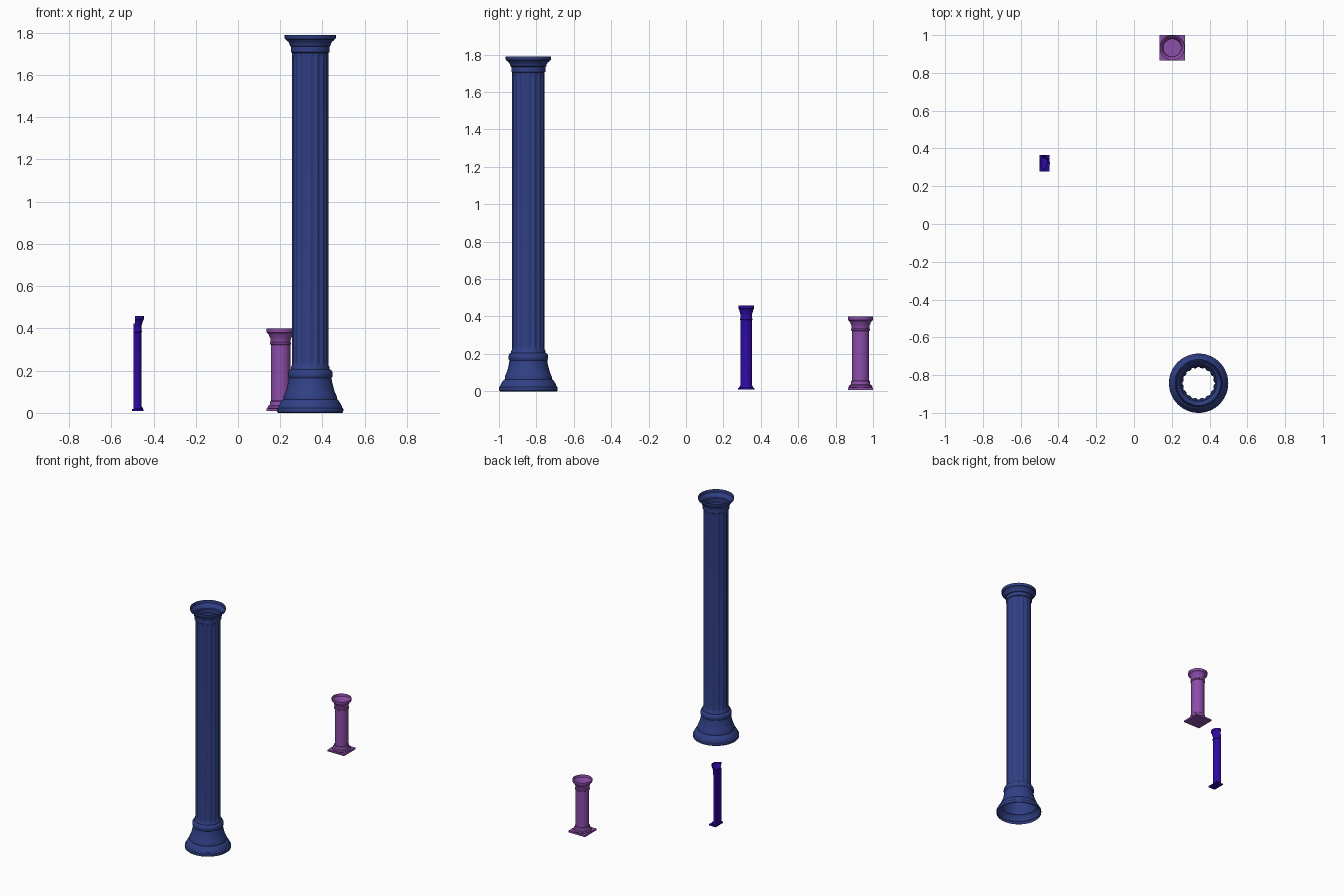
import bpy, bmesh, math


def material(name, rgb):
    m = bpy.data.materials.new(name)
    m.diffuse_color = (*rgb, 1)
    return m


def finish(bm, name, mat, loc, angle=35):
    me = bpy.data.meshes.new(name)
    bm.to_mesh(me)
    bm.free()
    ob = bpy.data.objects.new(name, me)
    bpy.context.collection.objects.link(ob)
    ob.location = loc
    me.materials.append(mat)
    bpy.ops.object.select_all(action='DESELECT')
    ob.select_set(True)
    bpy.context.view_layer.objects.active = ob
    bpy.ops.object.shade_smooth_by_angle(angle=math.radians(angle))
    return ob


def lathe(name, profile, mat, loc, segs=48, half=False, depth=None, angle=35):
    """Open turned shell; profile is (radius, z), depth(angle) carves flutes
    where a third profile value is set. half turns only the +x side."""
    bm = bmesh.new()
    count = segs // 2 + 1 if half else segs
    rings = []
    for p in profile:
        ring = []
        for i in range(count):
            a = 2 * math.pi * i / segs - math.pi / 2
            r = p[0] - (depth(a) * p[2] if len(p) > 2 else 0)
            ring.append(bm.verts.new((r * math.cos(a), r * math.sin(a), p[1])))
        rings.append(ring)
    for lo, hi in zip(rings, rings[1:]):
        for i in range(count - 1 if half else count):
            j = (i + 1) % count
            bm.faces.new((lo[i], lo[j], hi[j], hi[i]))
    return finish(bm, name, mat, loc, angle)


def box(name, size, loc, mat):
    bm = bmesh.new()
    bmesh.ops.create_cube(bm, size=1)
    bmesh.ops.scale(bm, vec=size, verts=bm.verts)
    return finish(bm, name, mat, loc)


blue = material("blue", (0.030, 0.051, 0.235))
purple = material("purple", (0.264, 0.075, 0.393))
indigo = material("indigo", (0.027, 0.003, 0.367))

# Tall fluted column: flared base, fluted shaft and capital
FLUTES = 16


def flute(a):
    u = ((a * FLUTES / (2 * math.pi)) % 1 - 0.5) / 0.42
    return 0.006 * max(0, 1 - u * u)


tall_loc = (0.342, -0.843, 0)
lathe("tall_column_base", [
    (0.152, 0), (0.156, 0.004), (0.157, 0.013), (0.156, 0.022), (0.150, 0.028),
    (0.149, 0.034), (0.143, 0.045), (0.136, 0.056), (0.131, 0.062),
    (0.126, 0.064), (0.126, 0.078), (0.117, 0.097), (0.110, 0.12),
    (0.104, 0.145), (0.101, 0.165), (0.105, 0.171), (0.106, 0.183),
    (0.104, 0.195), (0.099, 0.203), (0.092, 0.206), (0.091, 0.218),
    (0.0865, 0.225)], blue, tall_loc, 64)
lathe("tall_column_shaft", [
    (0.0865, 0.225, 0), (0.0865, 0.235, 0.7), (0.0865, 0.25, 1),
    (0.0865, 1.68, 1), (0.0865, 1.695, 0.7), (0.0865, 1.705, 0)],
    blue, tall_loc, FLUTES * 8, depth=flute, angle=60)
lathe("tall_column_capital", [
    (0.0865, 1.705), (0.091, 1.708), (0.091, 1.735), (0.096, 1.738),
    (0.098, 1.748), (0.104, 1.758), (0.112, 1.764), (0.114, 1.768),
    (0.119, 1.77), (0.121, 1.775), (0.121, 1.79)], blue, tall_loc, 64)

# Short column on a square plinth
short_loc = (0.202, 0.933, 0)
lathe("short_column", [
    (0.060, 0.018), (0.063, 0.024), (0.060, 0.032), (0.053, 0.036),
    (0.050, 0.045), (0.050, 0.054), (0.046, 0.058), (0.046, 0.322),
    (0.050, 0.325), (0.050, 0.332), (0.047, 0.335), (0.048, 0.352),
    (0.052, 0.358), (0.055, 0.368), (0.061, 0.377), (0.066, 0.380),
    (0.067, 0.384), (0.067, 0.4)], purple, short_loc)
box("short_column_plinth", (0.136, 0.136, 0.012), (0.202, 0.933, 0.014), purple)

# Half column with a flat back and a rectangular plinth
half_loc = (-0.488, 0.322, 0)
lathe("half_column", [
    (0.037, 0.016), (0.038, 0.020), (0.036, 0.025), (0.032, 0.030),
    (0.030, 0.034), (0.030, 0.380), (0.033, 0.383), (0.033, 0.388),
    (0.031, 0.391), (0.031, 0.412), (0.034, 0.420), (0.036, 0.432),
    (0.040, 0.440), (0.0425, 0.443), (0.0425, 0.458)], indigo, half_loc, half=True)
box("half_column_back", (0.008, 0.06, 0.405), (-0.492, 0.322, 0.2215), indigo)
box("half_column_plinth", (0.055, 0.089, 0.009), (-0.474, 0.322, 0.0135), indigo)
